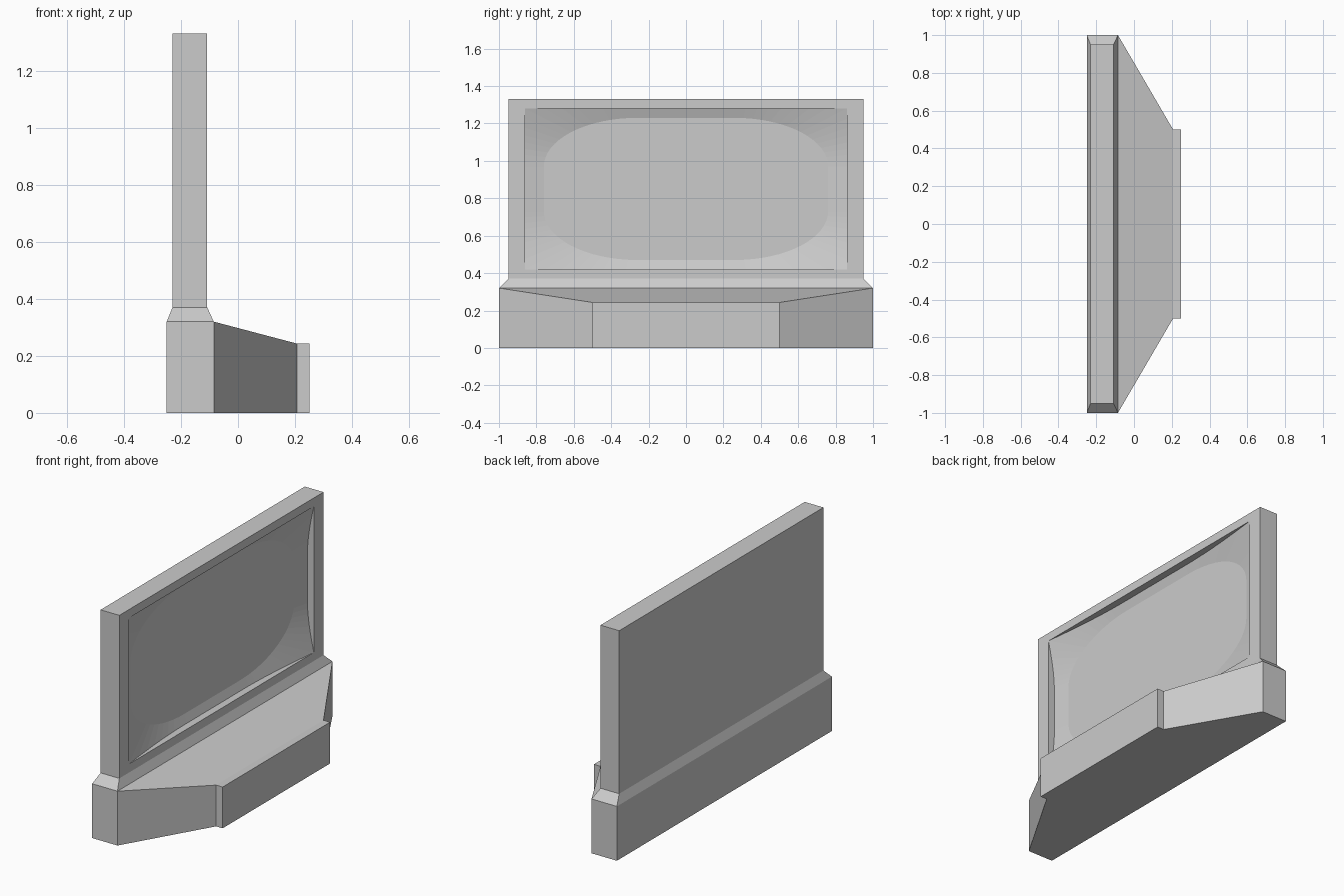
import bpy, bmesh
from math import cos, sin, pi

if "Cube" in bpy.data.objects:
    bpy.data.objects.remove(bpy.data.objects["Cube"])

def loft(name, rings):
    """Bridge equal-length point rings and cap both ends."""
    bm = bmesh.new()
    vs = [[bm.verts.new(p) for p in r] for r in rings]
    n = len(rings[0])
    for a, b in zip(vs, vs[1:]):
        for i in range(n):
            j = (i + 1) % n
            bm.faces.new((a[i], a[j], b[j], b[i]))
    bm.faces.new(vs[0][::-1])
    bm.faces.new(vs[-1])
    bmesh.ops.remove_doubles(bm, verts=bm.verts, dist=1e-5)
    bmesh.ops.recalc_face_normals(bm, faces=bm.faces)
    me = bpy.data.meshes.new(name)
    bm.to_mesh(me)
    bm.free()
    ob = bpy.data.objects.new(name, me)
    bpy.context.collection.objects.link(ob)
    return ob

# plinth: long block with a chamfer up to the slab
def flat_rect(x0, x1, y, z):
    return [(x0, -y, z), (x1, -y, z), (x1, y, z), (x0, y, z)]

loft("plinth", [flat_rect(-0.25, -0.085, 1.0, 0.0),
                flat_rect(-0.25, -0.085, 1.0, 0.32),
                flat_rect(-0.23, -0.108, 0.95, 0.37)])

# sloping apron that narrows to a small front lip
def upright_rect(x, y, z):
    return [(x, -y, 0), (x, y, 0), (x, y, z), (x, -y, z)]

loft("sloped_apron", [upright_rect(-0.085, 1.0, 0.32),
                      upright_rect(0.207, 0.5, 0.243),
                      upright_rect(0.25, 0.5, 0.243)])

# slab with a dished panel: square opening blending to a rounded floor
SEG, DEPTH, FRONT, BACK = 16, 0.06, -0.108, -0.23
CY, CZ, MID = 0.26, 0.12, 0.85      # corner centres of the rounded floor

def ring(half_y, half_z, square, depth):
    pts = []
    for q, (sy, sz) in enumerate([(1, 1), (-1, 1), (-1, -1), (1, -1)]):
        for i in range(SEG + 1):
            t = (i if q % 2 == 0 else SEG - i) / SEG * pi / 2
            m = max(cos(t), sin(t))
            k = 1 / m if square else 1
            pts.append((depth(m), sy * (CY + (half_y - CY) * cos(t) * k),
                        MID + sz * (CZ + (half_z - CZ) * sin(t) * k)))
    return pts

def wall_depth(m):
    # deepest mid-edge, fading to nothing at the corners
    corner = 1.2 * 2 ** 0.5 - 1
    return FRONT - DEPTH * max(0, 1 - (1.2 / m - 1) / corner)

loft("dished_slab", [
    ring(0.95, 0.48, True, lambda m: BACK),
    ring(0.95, 0.48, True, lambda m: FRONT),
    ring(0.86, 0.43, True, lambda m: FRONT),
    ring(0.86, 0.43, True, wall_depth),
    ring(0.76, 0.38, False, lambda m: FRONT - DEPTH)])
